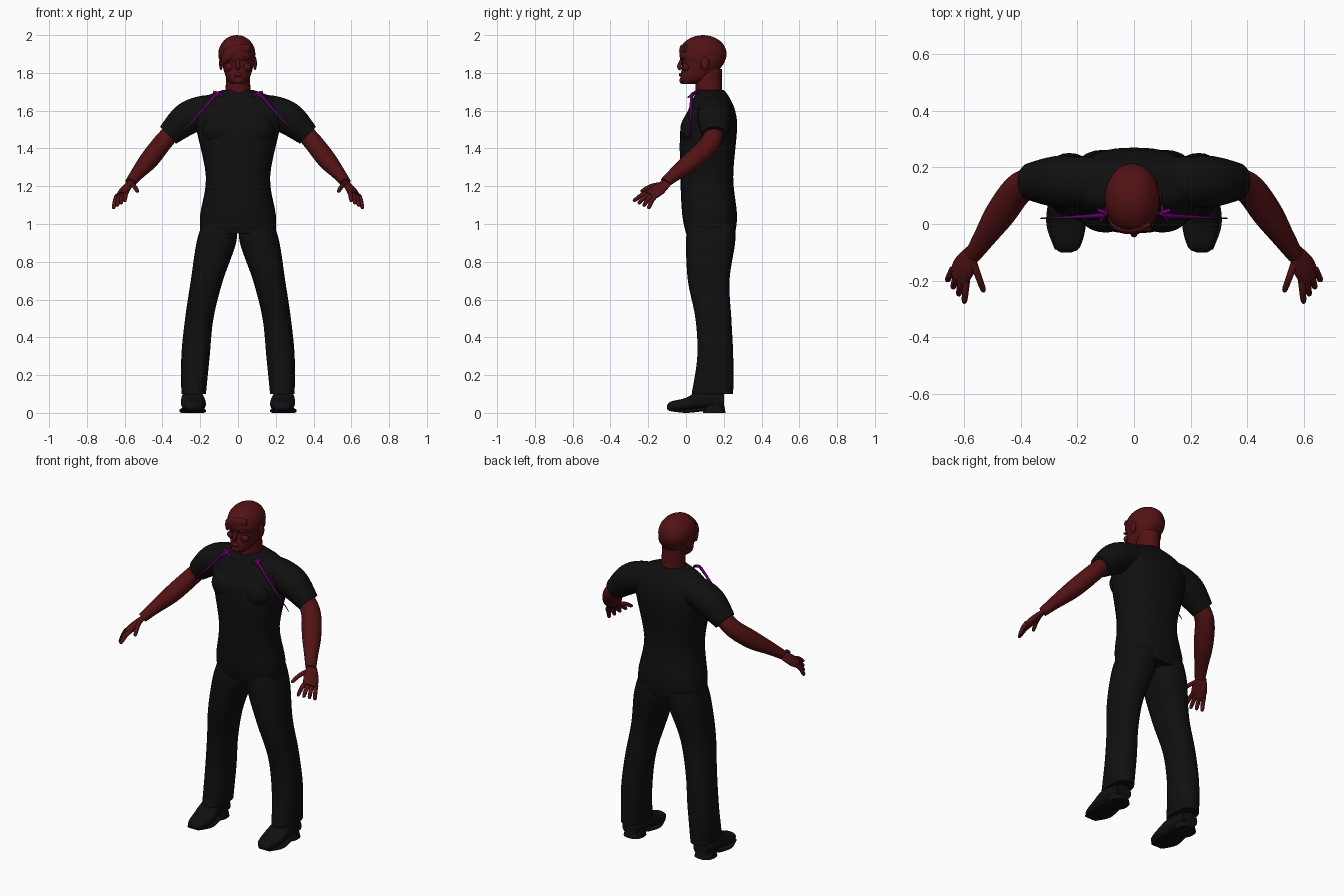
import bpy, bmesh, math
from mathutils import Vector

cube = bpy.data.objects.get("Cube")
if cube:
    bpy.data.objects.remove(cube, do_unlink=True)


def material(name, colour):
    mat = bpy.data.materials.new(name)
    mat.use_nodes = True
    mat.diffuse_color = (*colour, 1)
    shader = mat.node_tree.nodes["Principled BSDF"]
    shader.inputs["Base Color"].default_value = (*colour, 1)
    shader.inputs["Roughness"].default_value = 0.8
    return mat


skin = material("dark red skin", (0.085, 0.006, 0.007))
cloth = material("black cloth", (0.005, 0.005, 0.005))
purple = material("purple cord", (0.13, 0, 0.14))


def finish(name, bm, mat, mirror):
    bmesh.ops.recalc_face_normals(bm, faces=bm.faces)
    mesh = bpy.data.meshes.new(name)
    bm.to_mesh(mesh)
    bm.free()
    mesh.materials.append(mat)
    part = bpy.data.objects.new(name, mesh)
    bpy.context.collection.objects.link(part)
    if mirror:
        modifier = part.modifiers.new("Mirror", "MIRROR")
        modifier.use_mirror_merge = False
    bpy.ops.object.select_all(action="DESELECT")
    part.select_set(True)
    bpy.context.view_layer.objects.active = part
    bpy.ops.object.shade_smooth_by_angle(angle=math.radians(50))


def spline(rows, steps=5):
    """Pass a smooth curve through rows of numbers."""
    rows = [Vector(row) for row in rows]
    result = []
    for i in range(len(rows) - 1):
        start, end = rows[i], rows[i + 1]
        before, after = rows[max(i - 1, 0)], rows[min(i + 2, len(rows) - 1)]
        for step in range(steps):
            t = step / steps
            leave, arrive = (end - before) / 2, (after - start) / 2
            bend = start * (2 * t - 3) * t * t + end * (3 - 2 * t) * t * t + start
            result.append(bend + leave * t * (1 - t) ** 2 - arrive * t * t * (1 - t))
    return result + [rows[-1]]


def outline(power, count=28):
    """Points round a unit circle, squarer as the power rises."""
    for i in range(count):
        angle = math.tau * i / count
        yield [math.copysign(abs(v) ** (2 / power), v)
               for v in (math.cos(angle), math.sin(angle))]


def loft(name, rings, mat, mirror):
    bm = bmesh.new()
    loops = [[bm.verts.new(point) for point in ring] for ring in rings]
    for low, high in zip(loops, loops[1:]):
        for i in range(len(low)):
            bm.faces.new((low[i - 1], low[i], high[i], high[i - 1]))
    bm.faces.new(loops[0])
    bm.faces.new(loops[-1])
    finish(name, bm, mat, mirror)


def stack(name, rows, mat, power=2.4, lengthwise=False, mirror=False):
    """Loft rows of position, left edge, right edge, near edge, far edge."""
    rings = []
    for place, left, right, near, far in spline(rows):
        ring = []
        for c, s in outline(power):
            x = (left + right + c * (right - left)) / 2
            other = (near + far + s * (far - near)) / 2
            ring.append((x, place, other) if lengthwise else (x, other, place))
        rings.append(ring)
    loft(name, rings, mat, mirror)


def centred(rows):
    return [(z, -half, half, front, back) for z, half, front, back in rows]


def limb(name, path, mat, flat=1, side=(0, 1, 0), mirror=True):
    """Loft a tube along rows of x, y, z, radius."""
    path = spline(path)
    rings = []
    for i, row in enumerate(path):
        along = (path[min(i + 1, len(path) - 1)] - path[max(i - 1, 0)]).to_3d().normalized()
        across = Vector(side)
        across = (across - along * across.dot(along)).normalized()
        up = along.cross(across) * flat
        rings.append([row.to_3d() + (across * c + up * s) * row[3] for c, s in outline(2)])
    loft(name, rings, mat, mirror)


def blob(name, centre, size, mat, mirror=False):
    bm = bmesh.new()
    bmesh.ops.create_uvsphere(bm, u_segments=28, v_segments=16, radius=1)
    bmesh.ops.scale(bm, vec=size, verts=bm.verts)
    bmesh.ops.translate(bm, vec=centre, verts=bm.verts)
    finish(name, bm, mat, mirror)


# Shirt with short sleeves
stack("torso", centred([
    (0.95, 0.2, 0, 0.26), (1.05, 0.2, -0.02, 0.27), (1.25, 0.17, -0.03, 0.25),
    (1.5, 0.22, -0.03, 0.27), (1.6, 0.23, 0.01, 0.26), (1.67, 0.18, 0.04, 0.23),
    (1.71, 0.08, 0.06, 0.2)]), cloth)
blob("chest", (0.1, 0.03, 1.5), (0.09, 0.06, 0.08), cloth, mirror=True)
limb("sleeves", [
    (0.1, 0.15, 1.6, 0.09), (0.2, 0.15, 1.59, 0.09), (0.28, 0.15, 1.55, 0.09),
    (0.37, 0.15, 1.47, 0.065)], cloth, flat=0.95)

# Loose trousers
stack("trouser_legs", [
    (0.1, 0.17, 0.3, 0.03, 0.25), (0.3, 0.15, 0.3, 0.06, 0.25),
    (0.5, 0.13, 0.28, 0.05, 0.24), (0.7, 0.08, 0.25, 0.01, 0.23),
    (0.9, 0.01, 0.22, 0, 0.26), (1, 0.01, 0.19, 0.01, 0.26)], cloth, mirror=True)

# Shoes
stack("shoe_uppers", [
    (-0.1, 0.22, 0.26, 0.02, 0.04), (-0.08, 0.19, 0.28, 0.01, 0.06),
    (0, 0.17, 0.3, 0.01, 0.08), (0.08, 0.18, 0.3, 0.02, 0.12),
    (0.2, 0.19, 0.29, 0.02, 0.1)], cloth, lengthwise=True, mirror=True)
stack("shoe_soles", [
    (-0.09, 0.2, 0.28, 0.01, 0.02), (0, 0.17, 0.31, 0, 0.02),
    (0.1, 0.18, 0.3, 0.01, 0.03)], cloth, 4, lengthwise=True, mirror=True)
stack("shoe_heels", [
    (0, 0.18, 0.3, 0.09, 0.21), (0.05, 0.19, 0.29, 0.1, 0.2)], cloth, mirror=True)

# Bare arms
palm_side = (0.7, 0.6, -0.4)
limb("arms", [
    (0.32, 0.15, 1.52, 0.05), (0.4, 0.13, 1.43, 0.055), (0.47, 0.04, 1.34, 0.055),
    (0.53, -0.05, 1.27, 0.04), (0.57, -0.11, 1.22, 0.03)], skin, 0.9, palm_side)
limb("palms", [
    (0.57, -0.1, 1.22, 0.03), (0.6, -0.15, 1.18, 0.045),
    (0.62, -0.19, 1.15, 0.04)], skin, 0.45, palm_side)


# Fingers fan evenly from the first to the last
def finger(name, base, tip):
    middle = base.lerp(tip, 0.5) + Vector((0, 0, 0.01))
    end = middle.lerp(tip, 0.8)
    limb(name, [(*base, 0.013), (*middle, 0.012), (*end, 0.01), (*tip, 0.004)],
         skin, side=palm_side)


finger("thumbs", Vector((0.57, -0.13, 1.21)), Vector((0.53, -0.24, 1.17)))
names = ("index_fingers", "middle_fingers", "ring_fingers", "little_fingers")
for i, name in enumerate(names):
    spread = i / (len(names) - 1)
    base = Vector((0.59, -0.18, 1.17)).lerp(Vector((0.64, -0.16, 1.15)), spread)
    tip = Vector((0.6, -0.28, 1.12)).lerp(Vector((0.66, -0.2, 1.08)), spread)
    finger(name, base, tip)

# Neck and head
stack("neck", centred([
    (1.65, 0.08, 0.06, 0.2), (1.72, 0.066, 0.05, 0.19), (1.82, 0.063, 0.05, 0.19)]), skin, 2)
stack("head", centred([
    (1.74, 0.03, -0.02, 0.06), (1.77, 0.06, -0.03, 0.13), (1.85, 0.085, -0.02, 0.2),
    (1.9, 0.09, -0.03, 0.2), (1.95, 0.07, 0, 0.18)]), skin, 2.2)

# Short hair with a fringe swept over the right brow
blob("hair", (-0.006, 0.09, 1.9), (0.098, 0.125, 0.1), skin)
limb("fringe", [
    (0.06, 0, 1.93, 0.02), (0, -0.02, 1.92, 0.03), (-0.06, -0.01, 1.89, 0.03),
    (-0.09, 0.03, 1.84, 0.01)], skin, 0.5, (0, 0, 1), mirror=False)

# Face
limb("nose", [
    (0, -0.02, 1.88, 0.006), (0, -0.035, 1.835, 0.012),
    (0, -0.025, 1.82, 0.01)], skin, side=(1, 0, 0), mirror=False)
blob("lips", (0, -0.028, 1.79), (0.023, 0.01, 0.01), skin)
blob("chin", (0, -0.02, 1.76), (0.028, 0.015, 0.018), skin)
blob("brows", (0.036, -0.017, 1.876), (0.025, 0.01, 0.007), skin, mirror=True)
blob("cheeks", (0.045, 0, 1.83), (0.025, 0.02, 0.022), skin, mirror=True)
blob("ears", (0.09, 0.1, 1.85), (0.01, 0.022, 0.036), skin, mirror=True)

# Tapering cords with knotted ends at the collar
limb("shoulder_cords", [
    (0.09, 0.04, 1.69, 0.006), (0.12, 0.03, 1.68, 0.008),
    (0.2, 0.025, 1.59, 0.006), (0.33, 0.02, 1.45, 0.002)], purple)
limb("cord_knots", [
    (0.07, 0.03, 1.67, 0.003), (0.1, 0.04, 1.69, 0.008),
    (0.13, 0.05, 1.7, 0.006)], purple)
limb("cord_tips", [
    (0.1, 0.07, 1.7, 0.004), (0.1, 0.04, 1.69, 0.006),
    (0.12, 0.01, 1.67, 0.004)], purple, side=(1, 0, 0))
